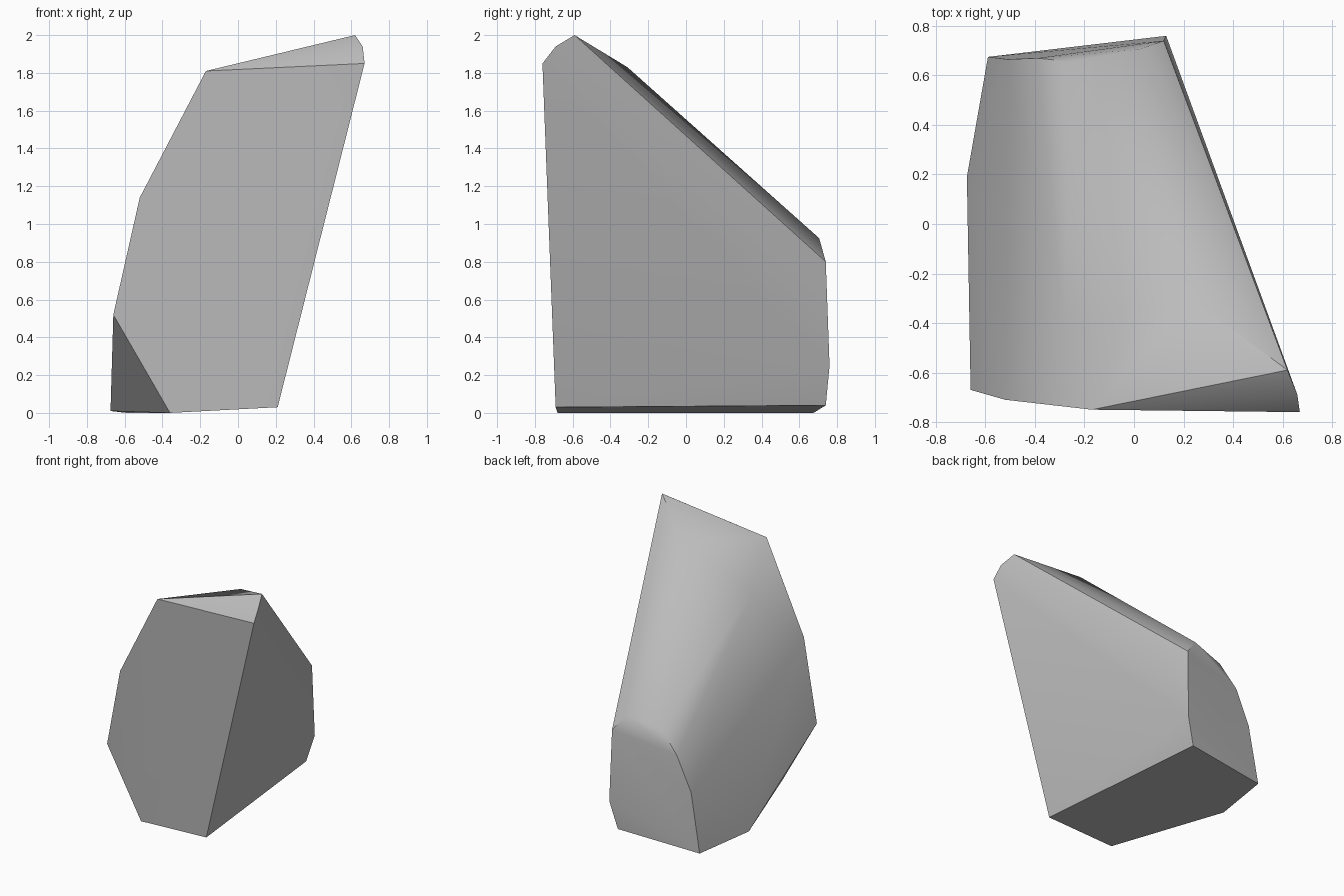
import bpy
import bmesh
import math

cube = bpy.data.objects.get("Cube")
if cube:
    bpy.data.objects.remove(cube, do_unlink=True)

# Plain stone colour
stone = bpy.data.materials.new("grey_stone")
stone.use_nodes = True
colour = (0.5, 0.5, 0.5, 1)
stone.diffuse_color = colour
stone.node_tree.nodes["Principled BSDF"].inputs["Base Color"].default_value = colour

# Corners of the flat front face
front = [(0.67, -0.76, 1.85), (-0.17, -0.75, 1.81), (-0.52, -0.71, 1.14),
         (-0.66, -0.67, 0.52), (-0.36, -0.68, 0.0), (0.21, -0.69, 0.03)]
# Corners of the smaller back face
back = [(0.12, 0.74, 0.8), (0.13, 0.76, 0.25), (0.07, 0.74, 0.04),
        (-0.59, 0.675, 0.0), (-0.51, 0.665, 0.45), (-0.39, 0.67, 0.71),
        (-0.25, 0.655, 0.87), (0.02, 0.705, 0.925)]
# Peak, rounded shoulders and the low side corner
peak = [(0.62, -0.59, 2.0), (0.66, -0.69, 1.94)]
shoulders = [(0.24, -0.31, 1.83), (-0.28, -0.4, 1.53)]
low_corner = [(-0.675, 0.19, 0.01)]

# Wrap the corners in one chiselled block
bm = bmesh.new()
for co in front + back + peak + shoulders + low_corner:
    bm.verts.new(co)
bmesh.ops.convex_hull(bm, input=bm.verts[:])
loose = [v for v in bm.verts if not v.link_faces]
bmesh.ops.delete(bm, geom=loose, context='VERTS')
bmesh.ops.dissolve_limit(bm, angle_limit=math.radians(1.5),
                         verts=bm.verts[:], edges=bm.edges[:])
bmesh.ops.recalc_face_normals(bm, faces=bm.faces[:])

mesh = bpy.data.meshes.new("rock")
bm.to_mesh(mesh)
bm.free()
mesh.materials.append(stone)
rock = bpy.data.objects.new("rock", mesh)
bpy.context.collection.objects.link(rock)

# Smooth the rounded back, keep the chiselled edges crisp
bpy.ops.object.select_all(action='DESELECT')
rock.select_set(True)
bpy.context.view_layer.objects.active = rock
bpy.ops.object.shade_smooth_by_angle(angle=math.radians(35))
